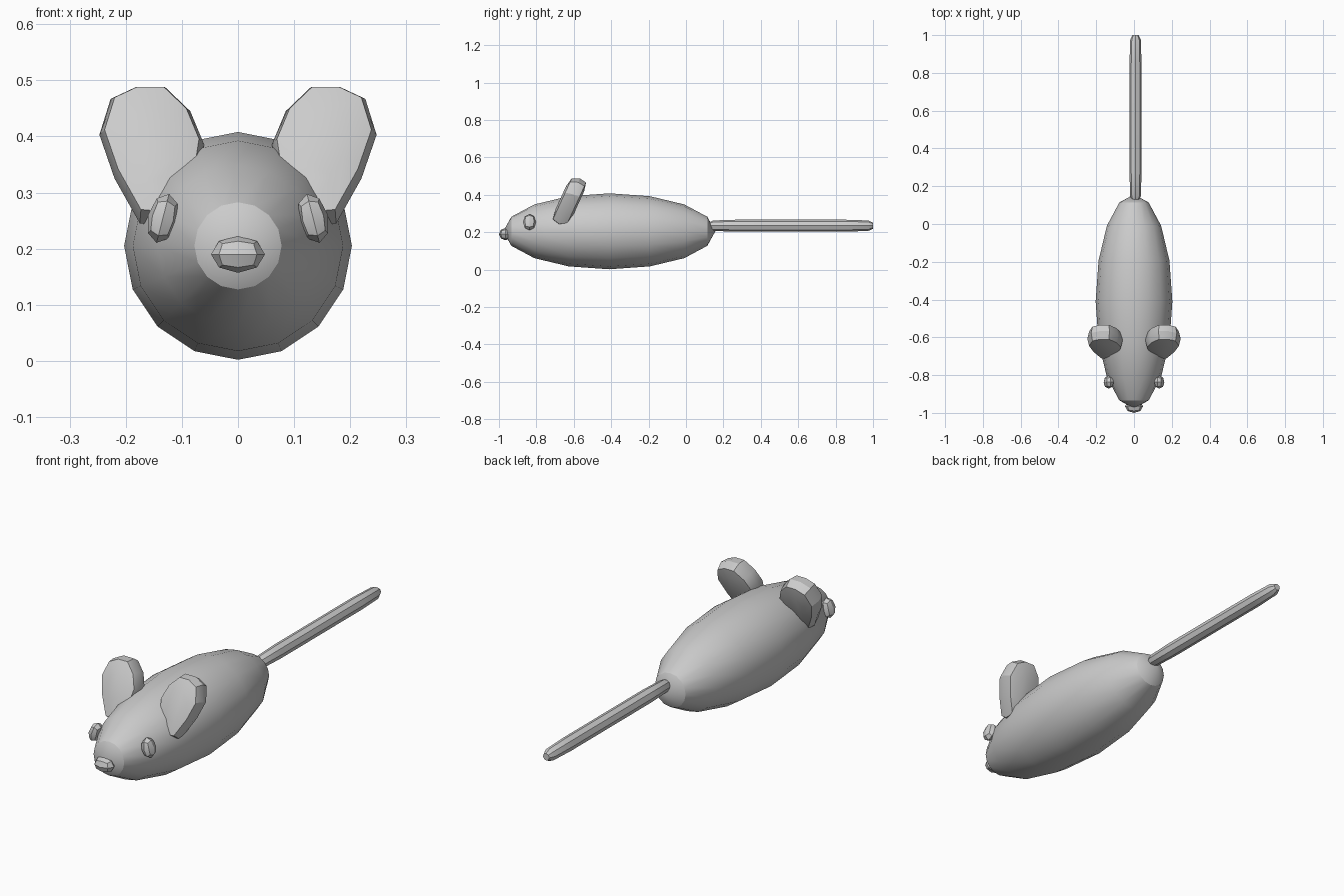
import bpy, bmesh, math
from mathutils import Vector, Matrix

if "Cube" in bpy.data.objects:
    bpy.data.objects.remove(bpy.data.objects["Cube"])


def finish(name, bm):
    bmesh.ops.recalc_face_normals(bm, faces=bm.faces)
    mesh = bpy.data.meshes.new(name)
    bm.to_mesh(mesh)
    bm.free()
    ob = bpy.data.objects.new(name, mesh)
    bpy.context.collection.objects.link(ob)
    bpy.ops.object.select_all(action='DESELECT')
    ob.select_set(True)
    bpy.context.view_layer.objects.active = ob
    bpy.ops.object.shade_smooth_by_angle(angle=math.radians(30))
    return ob


def skin(bm, rings):
    # bridge equal-length rings and cap both ends
    loops = [[bm.verts.new(p) for p in r] for r in rings]
    n = len(loops[0])
    for a, b in zip(loops, loops[1:]):
        for i in range(n):
            bm.faces.new((a[i], a[(i + 1) % n], b[(i + 1) % n], b[i]))
    bm.faces.new(loops[0])
    bm.faces.new(loops[-1])


def pebble(name, centre, radii, tilt=0.0):
    # once-subdivided cube pushed out to an ellipsoid
    bm = bmesh.new()
    bmesh.ops.create_cube(bm, size=2)
    bmesh.ops.subdivide_edges(bm, edges=bm.edges, cuts=1, use_grid_fill=True)
    rot = Matrix.Rotation(tilt, 3, 'Y')
    for v in bm.verts:
        d = v.co.normalized()
        v.co = rot @ Vector([d[i] * radii[i] for i in range(3)]) + Vector(centre)
    return finish(name, bm)


# Body: long ellipsoid with its poles at nose and tail
bm = bmesh.new()
bmesh.ops.create_uvsphere(bm, u_segments=16, v_segments=8, radius=1)
for v in bm.verts:
    x, y, z = v.co
    v.co = (x * 0.203, -0.41 + z * 0.567, 0.205 + y * 0.203)
finish("body", bm)

# Tail: octagonal rod with rounded ends
bm = bmesh.new()
stations = [(0.12, 0.015), (0.145, 0.028), (0.27, 0.032), (0.85, 0.032), (0.975, 0.028), (1.0, 0.016)]
skin(bm, [[(0.008 + r * math.cos(i * math.pi / 4), y, 0.235 + r * math.sin(i * math.pi / 4))
           for i in range(8)] for y, r in stations])
finish("tail", bm)

# Nose
pebble("nose", (0, -0.965, 0.19), (0.048, 0.035, 0.033))

# Ears: leaf outline in x/z, leaning back
outline = [(0.06, 0.385), (0.085, 0.445), (0.13, 0.488), (0.182, 0.488), (0.227, 0.467),
           (0.247, 0.403), (0.22, 0.325), (0.175, 0.245), (0.12, 0.24), (0.07, 0.32)]
layers = [(0.5, -0.048), (0.9, -0.038), (1.0, 0.0), (0.9, 0.038), (0.5, 0.048)]
cx, cz = 0.155, 0.38

for side, label in ((-1, "left"), (1, "right")):
    bm = bmesh.new()
    rings = []
    for s, off in layers:
        ring = []
        for x, z in outline:
            zz = cz + (z - cz) * s - off * 0.3
            y = -0.617 + (z - cz) * s * 0.46 + off
            ring.append((side * (cx + (x - cx) * s), y, zz if s < 1 else z))
        rings.append(ring)
    skin(bm, rings)
    finish(label + "_ear", bm)

    # Eyes
    pebble(label + "_eye", (side * 0.134, -0.837, 0.254), (0.027, 0.035, 0.045), -side * 0.25)
